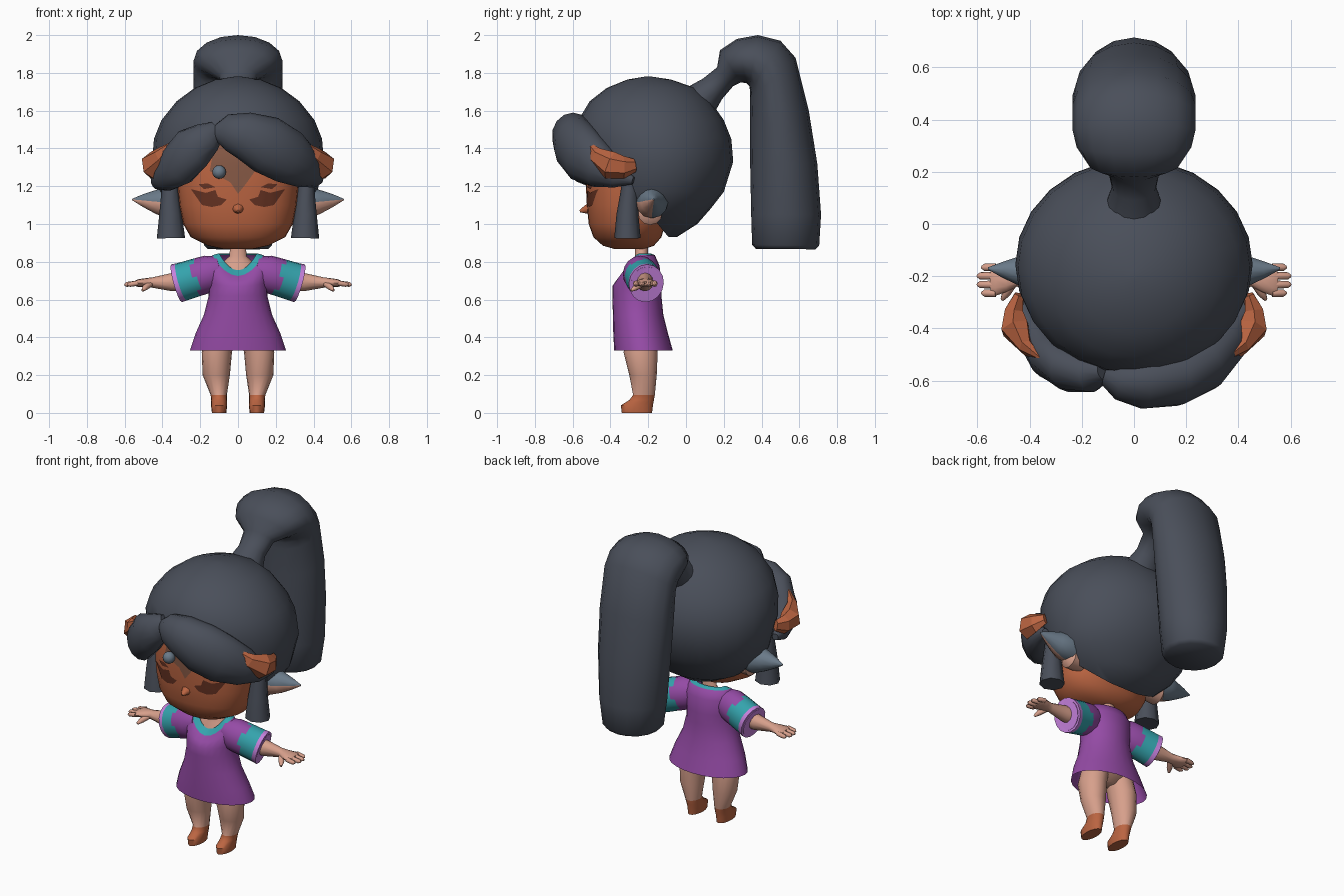
import bpy, bmesh, math
from mathutils import Vector
from mathutils.bvhtree import BVHTree

cube = bpy.data.objects.get("Cube")
if cube:
    bpy.data.objects.remove(cube)


def material(name, *rgb):
    m = bpy.data.materials.new(name)
    m.use_nodes = True
    m.diffuse_color = (*rgb, 1)
    m.node_tree.nodes["Principled BSDF"].inputs["Base Color"].default_value = (*rgb, 1)
    return m


HAIR = material("charcoal_hair", .068, .078, .102)
FACE = material("copper_face", .50, .13, .054)
SKIN = material("pale_skin", .68, .35, .26)
PURPLE = material("purple_cloth", .30, .07, .38)
TEAL = material("teal_trim", .035, .37, .42)
LILAC = material("lilac_cuff", .56, .22, .72)
EAR = material("slate_blue", .145, .195, .25)
DARK = material("dark_brown", .13, .032, .016)
BROW = material("forehead_brown", .24, .10, .06)


def finish(name, bm, mats, angle=50):
    bmesh.ops.recalc_face_normals(bm, faces=bm.faces)
    me = bpy.data.meshes.new(name)
    bm.to_mesh(me)
    bm.free()
    for m in mats:
        me.materials.append(m)
    ob = bpy.data.objects.new(name, me)
    bpy.context.collection.objects.link(ob)
    if angle:
        me.shade_smooth()
        me.set_sharp_from_angle(angle=math.radians(angle))
    return ob


def skin_rings(rings, bands=None, caps=True):
    """Bridge rings of points; bands gives a material index per band."""
    bm = bmesh.new()
    loops = [[bm.verts.new(p) for p in r] for r in rings]
    n = len(loops[0])
    for i, (a, b) in enumerate(zip(loops, loops[1:])):
        for k in range(n):
            f = bm.faces.new((a[k], a[(k + 1) % n], b[(k + 1) % n], b[k]))
            band = bands[i] if bands else 0
            # a pair of indices makes a notched border
            f.material_index = band[k // 2 % 2] if isinstance(band, tuple) else band
    if caps:
        bm.faces.new(loops[0]).material_index = bands[0] if bands else 0
        bm.faces.new(loops[-1]).material_index = bands[-1] if bands else 0
    return bm


def power(v, e):
    return math.copysign(abs(v) ** (2 / e), v)


def oval(z, rx, front, back, cx=0, drop=0, n=24, e=2.0):
    """Horizontal ring, optionally dipping towards the front."""
    pts = []
    for k in range(n):
        a = 2 * math.pi * k / n
        c, s = power(math.cos(a), e), power(math.sin(a), e)
        y = (front + back) / 2 + s * (back - front) / 2
        pts.append(Vector((cx + rx * c, y, z - drop * max(0, -s) ** 2)))
    return pts


def tube(path, n=12, ref=(0, 0, 1), side=1):
    """Rings along a path of (x, y, z, upward radius, sideways radius)."""
    pts = [Vector((p[0] * side, p[1], p[2])) for p in path]
    rings = []
    for i, p in enumerate(path):
        t = (pts[min(i + 1, len(pts) - 1)] - pts[max(i - 1, 0)]).normalized()
        across = t.cross(Vector(ref)).normalized()
        up = across.cross(t)
        rings.append([pts[i] + up * p[3] * math.cos(a) + across * p[4] * math.sin(a)
                      for a in (2 * math.pi * k / n for k in range(n))])
    return rings


# Head
head_rings = [(.868, .08, -.38, -.22), (.885, .16, -.44, -.17), (.93, .25, -.49, -.13),
              (1.0, .29, -.515, -.11), (1.1, .31, -.525, -.10), (1.2, .32, -.53, -.08),
              (1.35, .32, -.53, -.05), (1.5, .28, -.50, -.05), (1.58, .16, -.43, -.1)]
head = finish("head", skin_rings([oval(*r, n=32, e=2.3) for r in head_rings]), [FACE])
tree = BVHTree.FromPolygons([v.co for v in head.data.vertices],
                            [p.vertices[:] for p in head.data.polygons])
finish("nose", skin_rings(tube([(0, -.50, 1.085, .035, .04), (0, -.535, 1.075, .02, .022),
                                (0, -.562, 1.068, .006, .006)], 8)), [FACE])


def decal(name, outline, mat, side=1):
    """Thin painted shape laid over the curved face."""
    bm = bmesh.new()
    bm.faces.new([bm.verts.new((x * side, -1, z)) for x, z in outline])
    bmesh.ops.triangulate(bm, faces=bm.faces)
    bmesh.ops.subdivide_edges(bm, edges=bm.edges, cuts=3, use_grid_fill=True)
    for v in bm.verts:
        hit = tree.ray_cast(v.co, Vector((0, 1, 0)))[0]
        v.co.y = hit.y - .004 if hit else -.5
    ob = finish(name, bm, [mat])
    if ob.data.polygons[0].normal.y > 0:
        ob.data.flip_normals()


decal("forehead_mark", [(-.15, 1.28), (-.12, 1.44), (0, 1.43), (.09, 1.28), (.04, 1.21),
                        (0, 1.16), (-.04, 1.22)], BROW)
bm = bmesh.new()
bmesh.ops.create_uvsphere(bm, u_segments=12, v_segments=8, radius=.036)
bmesh.ops.translate(bm, verts=bm.verts, vec=(-.10, -.55, 1.275))
finish("forehead_bead", bm, [EAR])

# Hair cap, cut on a slope to open the face
cap_rings = [(.93, .13, -.3, -.05), (1.0, .27, -.4, .06), (1.08, .36, -.46, .13),
             (1.17, .42, -.51, .2), (1.33, .455, -.56, .25), (1.45, .445, -.58, .24),
             (1.55, .405, -.57, .20), (1.65, .325, -.51, .13), (1.72, .23, -.42, .05),
             (1.765, .12, -.31, -.08), (1.78, .02, -.22, -.18)]
bm = skin_rings([oval(*r) for r in cap_rings])
cut = bmesh.ops.bisect_plane(bm, geom=bm.verts[:] + bm.edges[:] + bm.faces[:],
                             plane_co=(0, -.1, .94), plane_no=(0, 1.21, 1), clear_inner=True)
bmesh.ops.edgeloop_fill(bm, edges=[g for g in cut["geom_cut"]
                                   if isinstance(g, bmesh.types.BMEdge)])
finish("hair_cap", bm, [HAIR])

# Ponytail: inner point, outer point and half width of each ring
pony = [((.14, 1.57), (.0, 1.72), .11), ((.19, 1.66), (.09, 1.77), .085),
        ((.25, 1.73), (.165, 1.83), .10), ((.29, 1.75), (.18, 1.92), .18),
        ((.32, 1.745), (.27, 1.98), .22), ((.335, 1.73), (.38, 2.0), .235),
        ((.34, 1.70), (.50, 1.97), .235), ((.34, 1.66), (.58, 1.88), .235),
        ((.34, 1.5), (.65, 1.6), .235), ((.34, 1.3), (.695, 1.32), .225),
        ((.345, 1.05), (.715, 1.05), .205), ((.35, .89), (.705, .885), .18),
        ((.37, .868), (.685, .866), .16)]
rings = []
for inner, outer, w in pony:
    a, b = Vector((0, *inner)), Vector((0, *outer))
    rings.append([(a + b) / 2 + (b - a) / 2 * math.cos(t) + Vector((w * math.sin(t), 0, 0))
                  for t in (math.pi * k / 8 for k in range(16))])
finish("ponytail", skin_rings(rings), [HAIR])

# Swept bangs
finish("left_bangs", skin_rings(tube([
    (-.11, -.58, 1.48, .05, .04), (-.06, -.595, 1.485, .095, .08), (.03, -.60, 1.47, .125, .11),
    (.15, -.585, 1.42, .155, .115), (.26, -.535, 1.36, .15, .11), (.35, -.45, 1.30, .115, .09),
    (.41, -.36, 1.25, .06, .05), (.43, -.28, 1.23, .02, .02)], 14)), [HAIR])
finish("right_bangs", skin_rings(tube([
    (-.11, -.56, 1.50, .05, .04), (-.16, -.57, 1.46, .085, .075), (-.24, -.555, 1.40, .12, .09),
    (-.32, -.51, 1.31, .12, .085), (-.38, -.43, 1.25, .08, .07), (-.42, -.35, 1.23, .05, .045),
    (-.43, -.28, 1.23, .02, .02)], 14)), [HAIR])

# Dress with a dipped collar, and the body inside it
dress = [(.33, .255, -.38, -.07), (.42, .225, -.385, -.095), (.52, .18, -.387, -.12),
         (.62, .155, -.39, -.13), (.69, .155, -.39, -.13, 0, .02),
         (.78, .165, -.37, -.14, 0, .08), (.835, .135, -.335, -.165, 0, .11),
         (.845, .10, -.30, -.19, 0, .09)]
finish("dress", skin_rings([oval(*r) for r in dress], [0] * 6 + [1], caps=False), [PURPLE, TEAL])
torso = [(.36, .06, -.28, -.2), (.42, .15, -.33, -.14), (.6, .12, -.34, -.16),
         (.7, .12, -.33, -.16), (.79, .09, -.28, -.19), (.83, .045, -.27, -.2),
         (.92, .04, -.27, -.2)]
finish("torso_and_neck", skin_rings([oval(*r, n=16) for r in torso]), [SKIN])

leg = [(0, .038, -.34, -.18, .10), (.04, .043, -.345, -.175, .10), (.068, .042, -.30, -.17, .10),
       (.095, .043, -.28, -.165, .102), (.2, .072, -.30, -.155, .115),
       (.32, .08, -.33, -.15, .112), (.42, .08, -.32, -.16, .09)]

# Everything that comes in pairs
for s, tag in ((1, "left_"), (-1, "right_")):
    def part(name, path, mats, n=12, ref=(0, 0, 1), bands=None, angle=50, caps=True):
        bm = skin_rings(tube(path, n, ref, s), bands, caps)
        return finish(tag + name, bm, mats, angle)

    decal(tag + "eye", [(.09, 1.10), (.06, 1.13), (.11, 1.145), (.12, 1.18), (.17, 1.165),
                        (.25, 1.185), (.21, 1.15), (.19, 1.10), (.14, 1.09)], DARK, s)
    decal(tag + "eyebrow", [(.12, 1.195), (.16, 1.215), (.21, 1.21), (.18, 1.185)], DARK, s)

    part("side_lock", [(.37, -.30, 1.32, .03, .03), (.36, -.30, 1.18, .045, .045),
                       (.357, -.31, 1.05, .058, .06), (.355, -.31, .925, .07, .075)],
         [HAIR], 8, (0, 1, 0))
    part("hair_ornament", [(.35, -.52, 1.43, .005, .005), (.41, -.475, 1.36, .05, .03),
                           (.455, -.40, 1.31, .075, .06), (.46, -.33, 1.30, .06, .04),
                           (.44, -.27, 1.31, .035, .02)], [FACE], 6, angle=0)

    ear = part("ear", [(.28, -.18, 1.10, .07, .07), (.37, -.18, 1.115, .085, .085),
                       (.43, -.18, 1.118, .065, .06), (.50, -.175, 1.125, .035, .032),
                       (.56, -.17, 1.13, .004, .004)], [EAR, SKIN])
    for p in ear.data.polygons:
        if p.normal.y < .2 and p.normal.z < -.1:
            p.material_index = 1
    part("ear_root", [(.24, -.19, 1.06, .06, .06), (.33, -.19, 1.06, .065, .065),
                      (.36, -.19, 1.06, .03, .03)], [SKIN])

    # Sleeve with notched teal band and folded lilac cuff
    part("sleeve", [(.09, -.25, .755, .075, .07), (.15, -.245, .738, .098, .09),
                    (.20, -.235, .723, .1, .092), (.225, -.23, .716, .1, .092),
                    (.30, -.215, .693, .102, .092), (.325, -.21, .686, .104, .094),
                    (.328, -.21, .685, .092, .082), (.26, -.22, .705, .085, .075)],
         [PURPLE, TEAL, LILAC], 16, bands=[0, 0, (0, 1), 1, 2, 2, 2])
    part("arm", [(.24, -.225, .70, .055, .05), (.35, -.215, .692, .048, .042),
                 (.45, -.212, .69, .028, .028), (.49, -.215, .69, .023, .045),
                 (.53, -.215, .687, .02, .06), (.55, -.215, .685, .012, .055)], [SKIN])
    for i in range(4):
        y = -.265 + i * .033
        tip = (.585, .602, .602, .585)[i]
        part("finger_%d" % (i + 1), [(.53, y, .687, .014, .015), (tip - .012, y, .68, .013, .014),
                                     (tip, y, .678, .005, .005)], [SKIN], 8)
    part("thumb", [(.46, -.225, .685, .015, .015), (.49, -.265, .665, .017, .017),
                   (.505, -.29, .648, .007, .007)], [SKIN], 8)

    rings = [oval(*r[:4], cx=r[4] * s, n=16) for r in leg]
    finish(tag + "leg_and_shoe", skin_rings(rings, [0] * 3 + [1] * 3), [FACE, SKIN])
